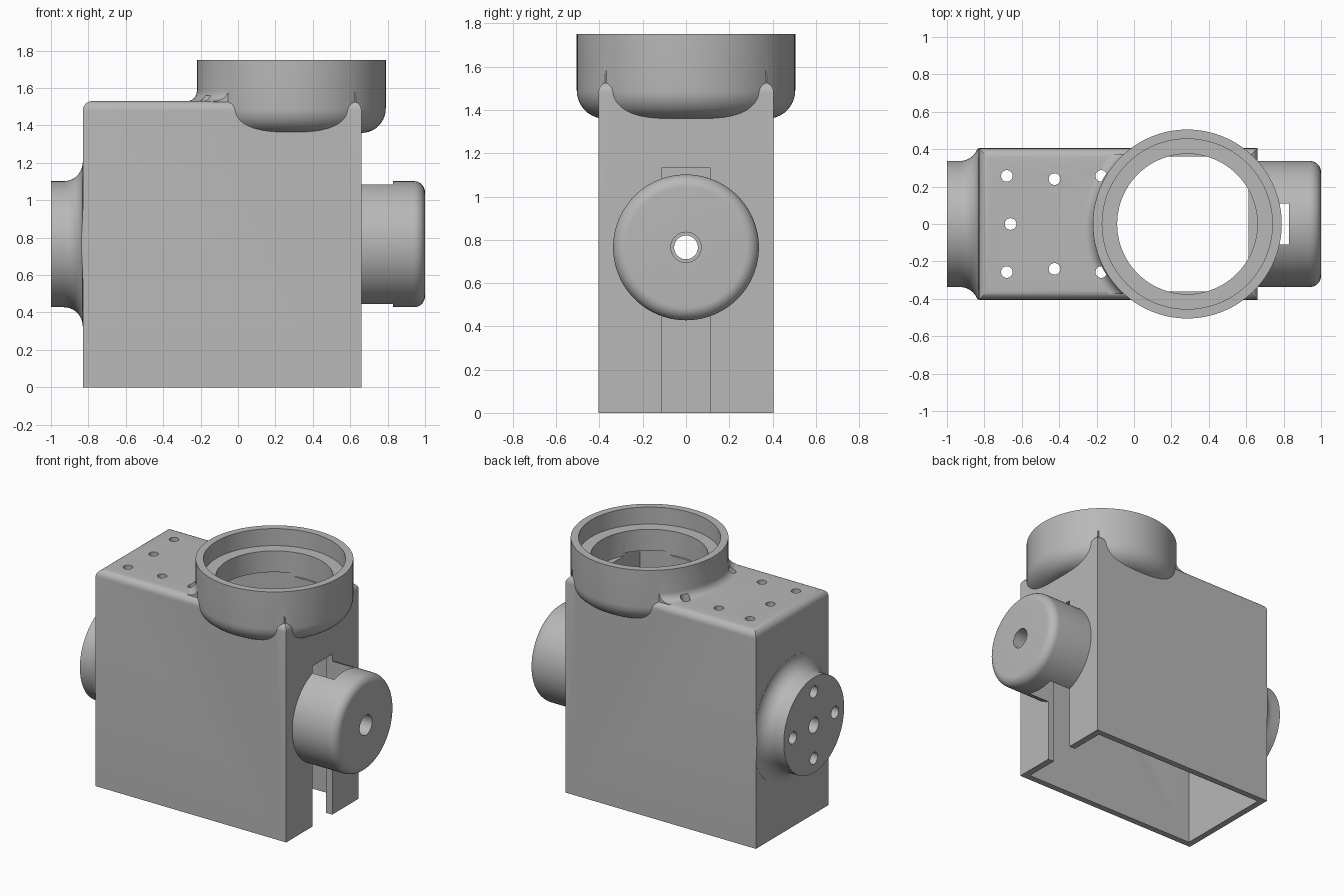
import bpy, bmesh
from math import sin, cos, radians, pi
from mathutils import Matrix

if "Cube" in bpy.data.objects:
    bpy.data.objects.remove(bpy.data.objects["Cube"], do_unlink=True)

grey = bpy.data.materials.new("plain_grey")
grey.use_nodes = True
COLOUR = (0.48, 0.48, 0.48, 1)
grey.diffuse_color = COLOUR
grey.node_tree.nodes["Principled BSDF"].inputs["Base Color"].default_value = COLOUR


def finish(bm, name):
    bmesh.ops.recalc_face_normals(bm, faces=bm.faces[:])
    mesh = bpy.data.meshes.new(name)
    bm.to_mesh(mesh)
    bm.free()
    mesh.materials.append(grey)
    obj = bpy.data.objects.new(name, mesh)
    bpy.context.collection.objects.link(obj)
    return obj


def box(name, lo, hi, top_round=0):
    bm = bmesh.new()
    bmesh.ops.create_cube(bm, size=1)
    for v in bm.verts:
        v.co = [l if c < 0 else h for c, l, h in zip(v.co, lo, hi)]
    if top_round:
        top = [e for e in bm.edges if all(v.co.z == max(w.co.z for w in bm.verts) for v in e.verts)]
        bmesh.ops.bevel(bm, geom=top, offset=top_round, segments=6, profile=0.5, affect='EDGES')
    return finish(bm, name)


def arc(cr, ch, radius, start, end, n=10):
    angles = [radians(start + (end - start) * i / n) for i in range(n + 1)]
    return [(cr + radius * cos(a), ch + radius * sin(a)) for a in angles]


def lathe(name, profile, centre=(0, 0, 0), turn=0, steps=96):
    """Revolve (radius, height) points; turn tips the axis from z towards x."""
    bm = bmesh.new()
    verts = [bm.verts.new((r, 0, h)) for r, h in profile]
    edges = [bm.edges.new(pair) for pair in zip(verts, verts[1:])]
    bmesh.ops.spin(bm, geom=verts + edges, cent=(0, 0, 0), axis=(0, 0, 1),
                   angle=2 * pi, steps=steps, use_merge=False)
    bmesh.ops.remove_doubles(bm, verts=bm.verts[:], dist=1e-5)
    bmesh.ops.transform(bm, verts=bm.verts[:],
                        matrix=Matrix.Translation(centre) @ Matrix.Rotation(radians(turn), 4, 'Y'))
    return finish(bm, name)


def rod(radius, low, high, centre=(0, 0, 0), turn=0, steps=32):
    profile = [(0, low), (radius, low), (radius, high), (0, high)]
    return lathe("cutter", profile, centre, turn, steps)


def combine(target, other, operation):
    mod = target.modifiers.new("combine", 'BOOLEAN')
    mod.operation, mod.solver, mod.object = operation, 'EXACT', other
    bpy.context.view_layer.objects.active = target
    bpy.ops.object.modifier_apply(modifier=mod.name)
    bpy.data.objects.remove(other, do_unlink=True)


AXLE = 0.765           # height of the side bosses
CUP = (0.285, 0, 0)    # centre of the round cup

# Main housing block, rounded along the top
housing = box("housing", (-0.83, -0.405, 0), (0.66, 0.405, 1.53), 0.05)

# Round cup with a rounded base, and its small flare on the housing top
cup = lathe("cup", [(0, 1.36)] + arc(0.375, 1.49, 0.13, -90, 0) + [(0.505, 1.75), (0, 1.75)], CUP)
flare = lathe("cup_flare", [(0, 1.5), (0.56, 1.5)] + arc(0.56, 1.584, 0.055, -90, -180, 6)
              + [(0, 1.584)], CUP)
combine(flare, box("clip", (-0.5, -0.375, 1.4), (0.63, 0.375, 1.7)), 'INTERSECT')

# Left-hand flared boss, trimmed to the housing width
flared_boss = lathe("flared_boss", [(0, 0.8), (0.437, 0.8)] + arc(0.437, 0.931, 0.1, -90, -180)
                    + [(0.337, 1), (0, 1)], (0, 0, AXLE), -90)
combine(flared_boss, box("clip", (-1.2, -0.404, 0.1), (0, 0.404, 1.4)), 'INTERSECT')

# Right-hand boss with a rounded rim
round_boss = lathe("round_boss", [(0, 0.635), (0.337, 0.635)] + arc(0.277, 0.94, 0.06, 0, 90)
                   + [(0, 1)], (0, 0, AXLE), 90)

for part in (cup, flare, flared_boss, round_boss):
    combine(housing, part, 'UNION')

# Hollow interior, open underneath, and the slot behind the right boss
cutters = [box("cavity", (-0.785, -0.36, -0.1), (0.612, 0.36, 1.48)),
           box("slot", (0.55, -0.11, -0.2), (0.83, 0.11, 1.133))]

# Stepped bore of the cup
cutters += [rod(0.455, 1.63, 1.9, CUP, steps=96), rod(0.375, 1.46, 1.8, CUP, steps=96)]

# Axle holes and the ring of four screw holes
cutters += [rod(0.07, 0.5, 1.1, (0, 0, AXLE), 90), rod(0.055, 0.6, 1.1, (0, 0, AXLE), -90)]
for dy, dz in ((1, 0), (-1, 0), (0, 1), (0, -1)):
    cutters.append(rod(0.042, 0.6, 1.1, (0, dy * 0.235, AXLE + dz * 0.235), -90))

# Screw holes in the top plate
for x, y in ((-0.68, 0.257), (-0.425, 0.24), (-0.175, 0.257)):
    for side in (1, -1):
        cutters.append(rod(0.031, 1.4, 1.56, (x, side * y, 0)))
cutters.append(rod(0.031, 1.4, 1.56, (-0.66, 0, 0)))

for cutter in cutters:
    combine(housing, cutter, 'DIFFERENCE')

# Smooth the round surfaces, keep the edges sharp
bpy.ops.object.select_all(action='DESELECT')
housing.select_set(True)
bpy.context.view_layer.objects.active = housing
bpy.ops.object.shade_smooth_by_angle(angle=radians(30))
